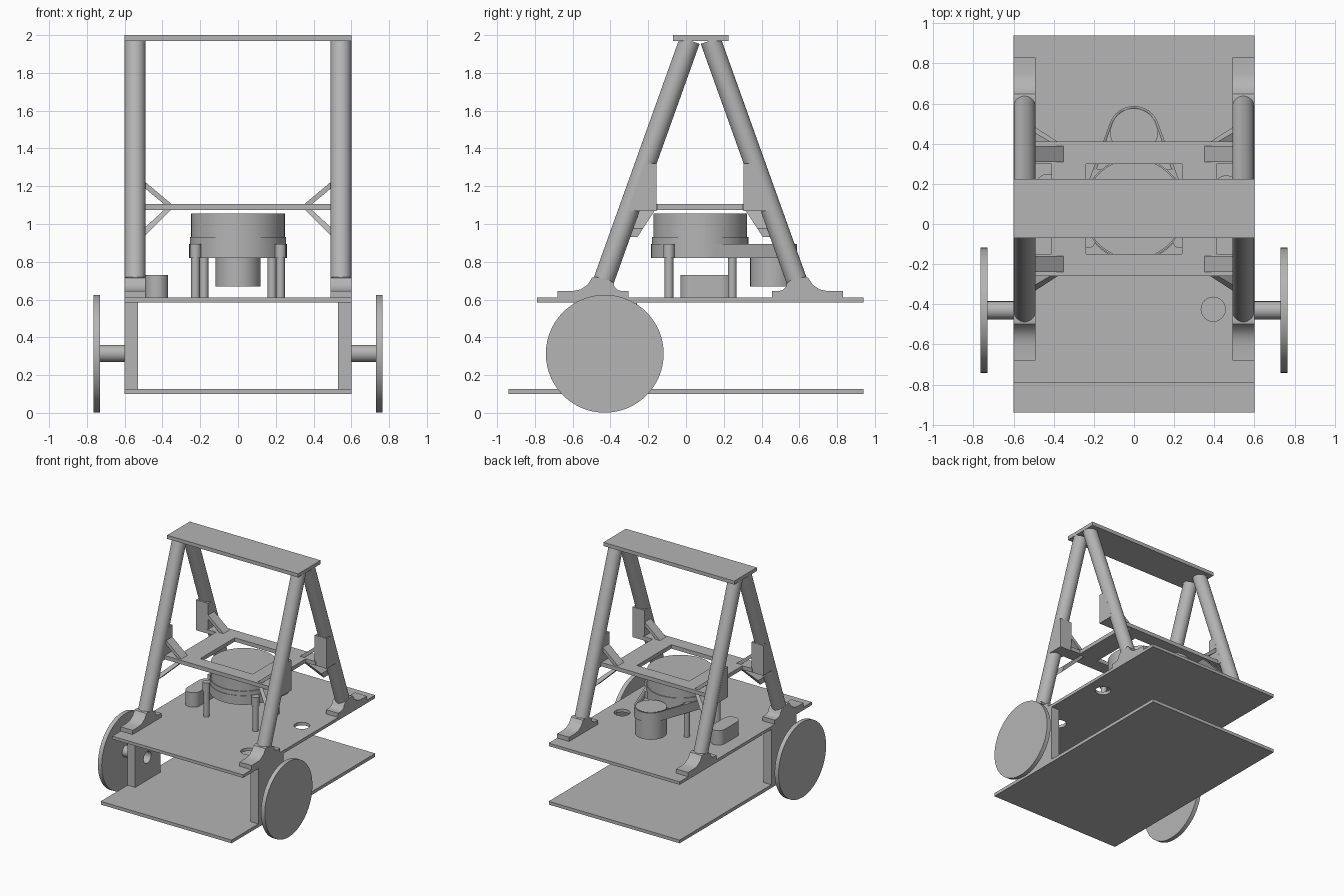
import bpy, bmesh, math
from mathutils import Vector

if "Cube" in bpy.data.objects:
    bpy.data.objects.remove(bpy.data.objects["Cube"])

GREY = (0.46, 0.46, 0.46, 1)
grey = bpy.data.materials.new("plain_grey")
grey.diffuse_color = GREY
grey.use_nodes = True
grey.node_tree.nodes["Principled BSDF"].inputs["Base Color"].default_value = GREY


def finish(name, bm, smooth=False):
    bmesh.ops.recalc_face_normals(bm, faces=bm.faces[:])
    mesh = bpy.data.meshes.new(name)
    bm.to_mesh(mesh)
    bm.free()
    mesh.materials.append(grey)
    ob = bpy.data.objects.new(name, mesh)
    bpy.context.scene.collection.objects.link(ob)
    if smooth:
        bpy.ops.object.select_all(action='DESELECT')
        ob.select_set(True)
        bpy.context.view_layer.objects.active = ob
        bpy.ops.object.shade_smooth_by_angle(angle=math.radians(35))
    return ob


def prism(name, outline, direction, place, smooth=False):
    """Extrude a flat outline; place maps its 2D points into space."""
    bm = bmesh.new()
    face = bm.faces.new([bm.verts.new(place(*p)) for p in outline])
    ext = bmesh.ops.extrude_face_region(bm, geom=[face])
    verts = [g for g in ext["geom"] if isinstance(g, bmesh.types.BMVert)]
    bmesh.ops.translate(bm, verts=verts, vec=Vector(direction))
    return finish(name, bm, smooth)


def box(name, x0, x1, y0, y1, z0, z1):
    pts = [(x0, y0), (x1, y0), (x1, y1), (x0, y1)]
    return prism(name, pts, (0, 0, z1 - z0), lambda x, y: (x, y, z0))


def rod(name, a, b, r, sides=40):
    a, b = Vector(a), Vector(b)
    bm = bmesh.new()
    bmesh.ops.create_cone(bm, cap_ends=True, segments=sides, radius1=r, radius2=r, depth=(b - a).length)
    bm.transform((b - a).to_track_quat('Z', 'Y').to_matrix().to_4x4())
    bmesh.ops.translate(bm, verts=bm.verts[:], vec=(a + b) / 2)
    return finish(name, bm, True)


def hull(name, circles, z0, z1):
    """Rounded block wrapped around upright circles (x, y, radius)."""
    bm = bmesh.new()
    for x, y, r in circles:
        for i in range(40):
            t = math.tau * i / 40
            for z in (z0, z1):
                bm.verts.new((x + r * math.cos(t), y + r * math.sin(t), z))
    bmesh.ops.convex_hull(bm, input=bm.verts[:])
    bmesh.ops.dissolve_limit(bm, angle_limit=0.01, verts=bm.verts[:], edges=bm.edges[:])
    return finish(name, bm, True)


def cut(ob, cutter):
    cutter.hide_render = True
    cutter.hide_set(True)
    mod = ob.modifiers.new("cut", 'BOOLEAN')
    mod.operation, mod.solver, mod.object = 'DIFFERENCE', 'EXACT', cutter
    bpy.context.view_layer.update()
    baked = bpy.data.meshes.new_from_object(ob.evaluated_get(bpy.context.evaluated_depsgraph_get()))
    ob.modifiers.clear()
    ob.data = baked
    bpy.data.objects.remove(cutter)


# decks
box("bottom_deck", -0.6, 0.6, -0.94, 0.94, 0.10, 0.127)
deck = box("upper_deck", -0.6, 0.6, -0.79, 0.94, 0.585, 0.61)
for x, y in ((0.395, -0.425), (0.46, 0.18)):
    cut(deck, rod("deck_hole", (x, y, 0.5), (x, y, 0.7), 0.06))
box("top_bar", -0.6, 0.6, -0.07, 0.225, 1.97, 2.0)

MID = 0.075  # centre plane of the tower, front to back

# foot outline with concave sweeps up to the leg
foot = [(-0.68, 0.61), (-0.305, 0.61), (-0.305, 0.645)]
foot += [(-0.34 - 0.045 * math.sin(t), 0.69 - 0.045 * math.cos(t)) for t in (0, 0.5, 1, 1.5)]
foot += [(-0.40, 0.70), (-0.48, 0.72)]
foot += [(-0.60 + 0.11 * math.sin(t), 0.755 - 0.11 * math.cos(t)) for t in (1.2, 0.8, 0.4, 0)]
foot += [(-0.68, 0.645)]
gusset = [(-0.30, 1.07), (-0.155, 1.07), (-0.155, 1.32), (-0.21, 1.32)]
upper_strut = [(0.345, 1.10), (0.385, 1.10), (0.50, 1.195), (0.50, 1.23)]
lower_strut = [(0.35, 1.08), (0.385, 1.08), (0.50, 0.975), (0.50, 0.93)]

for sx, side in ((1, "left"), (-1, "right")):
    for sy, end in ((1, "front"), (-1, "back")):
        tag = f"{end}_{side}"

        def fy(y):
            return y if sy > 0 else 2 * MID - y

        # leg, foot and gusset
        rod("leg_" + tag, (sx * 0.545, fy(-0.452), 0.655), (sx * 0.545, fy(0.02), 1.972), 0.055)
        prism("foot_" + tag, foot, (sx * 0.11, 0, 0), lambda y, z: (sx * 0.49, fy(y), z), True)
        prism("gusset_" + tag, gusset, (sx * 0.11, 0, 0), lambda y, z: (sx * 0.49, fy(y), z))
        # struts bracing the middle frame
        prism("upper_strut_" + tag, upper_strut, (0, sy * 0.08, 0),
              lambda x, z: (sx * x, fy(-0.24), z))
        prism("lower_strut_" + tag, lower_strut, (0, sy * 0.08, 0),
              lambda x, z: (sx * x, fy(-0.24 + 0.65 * (z - 1.08)), z))

    # wheel, axle and its mounting plate
    plate = box("axle_plate_" + side, *sorted((sx * 0.53, sx * 0.6)), -0.59, -0.26, 0.125, 0.587)
    cut(plate, rod("plate_bore", (sx * 0.5, -0.43, 0.315), (sx * 0.65, -0.43, 0.315), 0.048))
    rod("axle_" + side, (sx * 0.597, -0.43, 0.315), (sx * 0.735, -0.43, 0.315), 0.045)
    rod("wheel_" + side, (sx * 0.73, -0.43, 0.313), (sx * 0.765, -0.43, 0.313), 0.312, 64)

    # standoffs with their bosses
    for x, y in ((0.225, -0.09), (0.18, 0.245)):
        rod("standoff", (sx * x, y, 0.605), (sx * x, y, 0.83), 0.023, 16)
        rod("standoff_boss", (sx * x, y, 0.82), (sx * x, y, 0.895), 0.03, 16)

# middle frame with a square window and side notches
frame = box("middle_frame", -0.5, 0.5, -0.26, 0.41, 1.073, 1.105)
for x0, x1 in ((-0.24, 0.24), (-0.6, -0.412), (0.412, 0.6)):
    cut(frame, box("frame_window", x0, x1, -0.15, 0.30, 1.0, 1.2))

# scanner: tray, drum and rear motor
tray = hull("scanner_tray", [(0, MID, 0.26), (0, 0.46, 0.128)], 0.82, 0.895)
cut(tray, hull("tray_recess", [(0, MID, 0.24), (0, 0.46, 0.116)], 0.84, 1.0))
rod("scanner_collar", (0, MID, 0.83), (0, MID, 0.93), 0.255, 64)
rod("scanner_drum", (0, MID, 0.9), (0, MID, 1.055), 0.248, 64)
rod("scanner_motor", (0, 0.46, 0.67), (0, 0.46, 0.89), 0.12)

# rounded block on the deck
hull("deck_block", [(-0.43, 0.03, 0.06), (-0.43, 0.19, 0.06)], 0.605, 0.73)
